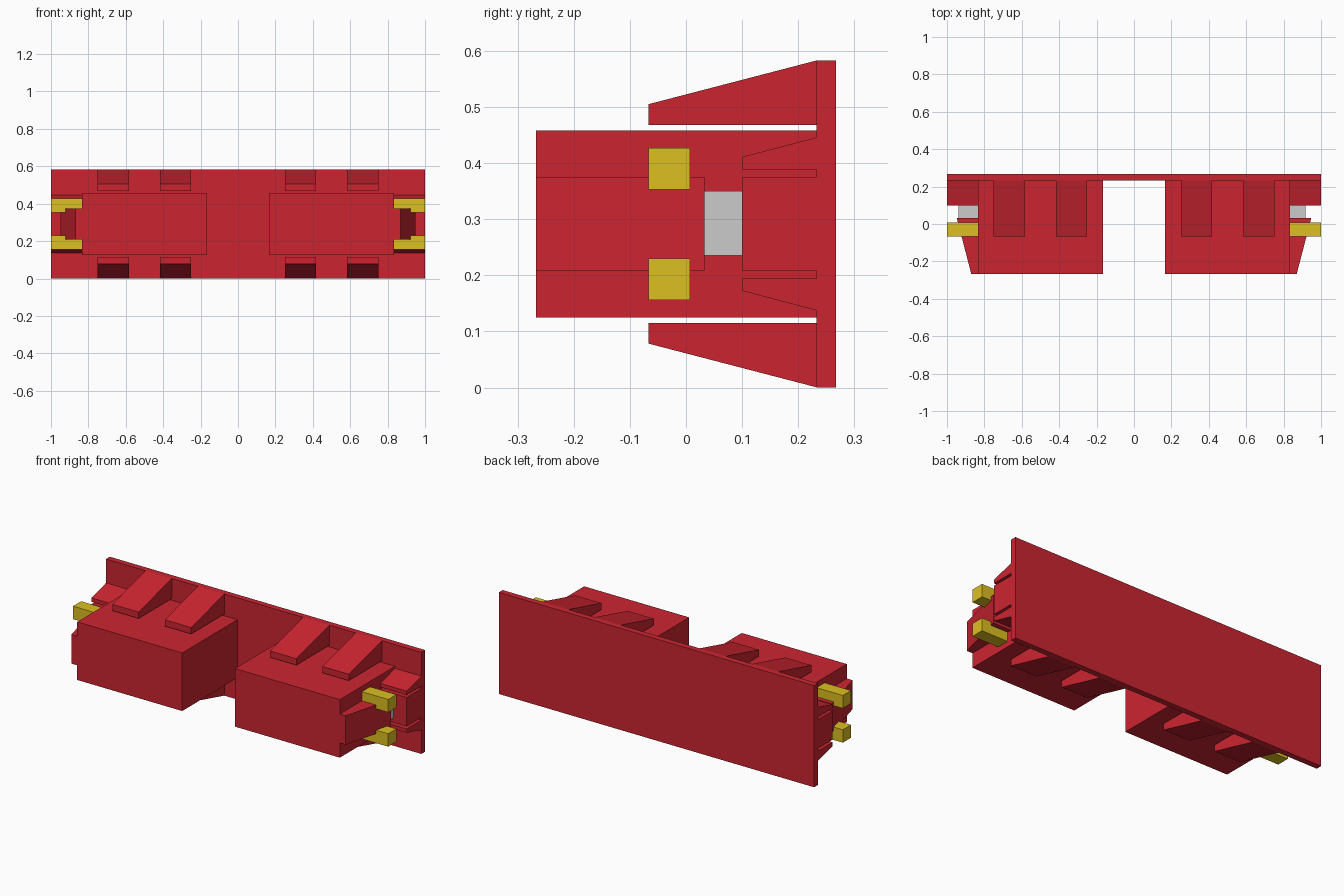
import bpy, bmesh

if "Cube" in bpy.data.objects:
    bpy.data.objects.remove(bpy.data.objects["Cube"])

ZC = 0.2917  # mid height, used for top/bottom mirroring


def material(name, rgb):
    m = bpy.data.materials.new(name)
    m.diffuse_color = (*rgb, 1)
    m.use_nodes = True
    m.node_tree.nodes["Principled BSDF"].inputs["Base Color"].default_value = m.diffuse_color
    return m


RED = material("red", (0.60, 0.018, 0.03))
YELLOW = material("yellow", (0.72, 0.52, 0.015))


def prism(name, base, offset, mat):
    """Extrude a flat polygon of 3D points along an offset."""
    bm = bmesh.new()
    face = bm.faces.new([bm.verts.new(p) for p in base])
    ext = bmesh.ops.extrude_face_region(bm, geom=[face])
    verts = [v for v in ext["geom"] if isinstance(v, bmesh.types.BMVert)]
    bmesh.ops.translate(bm, vec=offset, verts=verts)
    bmesh.ops.recalc_face_normals(bm, faces=bm.faces)
    mesh = bpy.data.meshes.new(name)
    bm.to_mesh(mesh)
    bm.free()
    ob = bpy.data.objects.new(name, mesh)
    bpy.context.collection.objects.link(ob)
    if mat:
        mesh.materials.append(mat)
    return ob


def side_profile(name, yz, x0, x1, mat):
    return prism(name, [(x0, y, z) for y, z in yz], (x1 - x0, 0, 0), mat)


def box(name, x, y, z, mat):
    yz = [(y[0], z[0]), (y[1], z[0]), (y[1], z[1]), (y[0], z[1])]
    return side_profile(name, yz, x[0], x[1], mat)


def flip(yz):
    return [(y, 2 * ZC - z) for y, z in yz]


# Back plate
box("back_plate", (-1, 1), (0.233, 0.267), (0, 0.583), RED)

rib = [(-0.067, 0.468), (0.233, 0.468), (0.233, 0.583), (-0.067, 0.505)]
end_wedge = [(0.1, 0.389), (0.233, 0.389), (0.233, 0.446), (0.1, 0.411)]
bar = [(-0.067, 0.353), (0.007, 0.353), (0.007, 0.427), (-0.067, 0.427)]

for s, side in ((-1, "left"), (1, "right")):
    # Main housing
    box(f"{side}_housing", (s * 0.167, s * 0.833), (-0.267, 0.233), (0.125, 0.458), RED)

    # Tapered end block and the block behind it
    base = [(s * x, y, 0.209) for x, y in
            ((0.833, -0.267), (0.87, -0.267), (0.948, 0.033), (0.833, 0.033))]
    prism(f"{side}_end_block", base, (0, 0, 0.166), RED)
    box(f"{side}_rear_block", (s * 0.833, s), (0.1, 0.233), (0.209, 0.375), RED)

    # Grey insert, reaching a little further out on the left
    box(f"{side}_insert", (s * 0.833, 0.917 if s > 0 else -0.937),
        (0.033, 0.1), (0.235, 0.35), None)

    # Ribs, end wedges and yellow bars, above and below
    for level, f in (("upper", list), ("lower", flip)):
        for i, x in enumerate((0.25, 0.583)):
            side_profile(f"{side}_{level}_rib_{i + 1}", f(rib), s * x, s * (x + 0.167), RED)
        side_profile(f"{side}_{level}_end_wedge", f(end_wedge), s * 0.833, s, RED)
        side_profile(f"{side}_{level}_bar", f(bar), s * 0.833, s, YELLOW)
